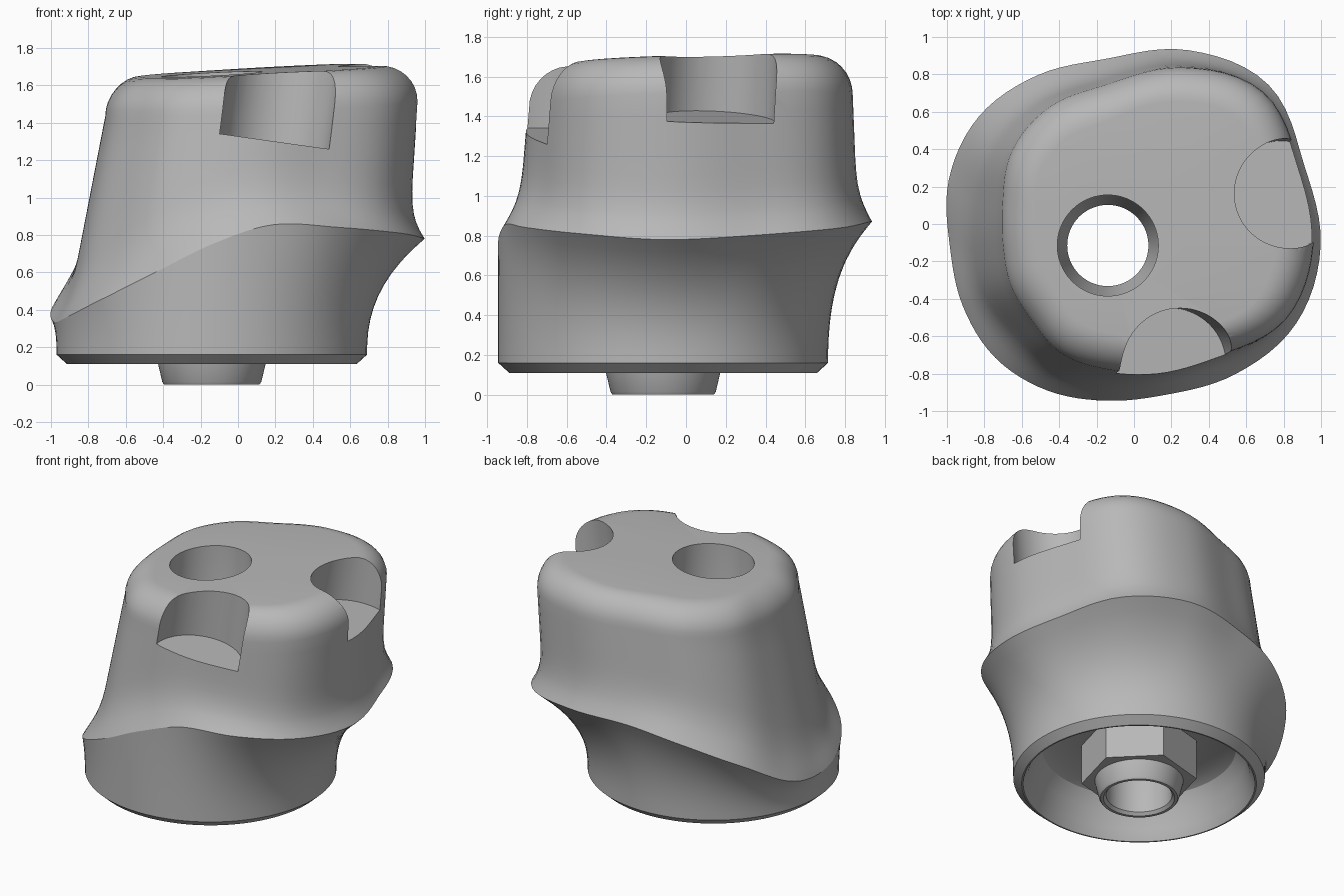
import bpy, bmesh, math
from mathutils import Vector

cube = bpy.data.objects.get("Cube")
if cube:
    bpy.data.objects.remove(cube)

COLS = 96
AXIS = Vector((-0.14, -0.115, 0))      # screw channel axis

# Radii and heights every 22.5 degrees, counter-clockwise from +x
MARGIN_R = [1.138, 1.135, 1.215, 1.13, 1.0, .985, .975, .92,
            .845, .84, .85, .84, .83, .86, .97, 1.09]
MARGIN_Z = [.78, .80, .835, .87, .85, .77, .62, .42,
            .335, .36, .45, .59, .75, .855, .84, .81]
BODY_R = [1.095, 1.105, 1.165, 1.035, .87, .81, .725, .61,
          .56, .56, .57, .63, .665, .73, .835, 1.03]


def loop_value(values, col):
    """Smooth periodic interpolation of a control list."""
    n = len(values)
    i, t = divmod(col * n / COLS, 1)
    a, b, c, d = (values[(int(i) + k) % n] for k in (-1, 0, 1, 2))
    return b + t / 2 * (c - a + t * (2*a - 5*b + 4*c - d + t * (3*(b - c) + d - a)))


def top_z(p):
    return 1.67 + 0.05 * p.x + 0.03 * p.y


def hex_radius(angle, r):
    a = (angle - math.pi / 4 + math.pi / 6) % (math.pi / 3) - math.pi / 6
    return r * math.cos(math.pi / 6) / math.cos(a)


def column(col):
    """Closed vertical section at one angle: base, flare, wall, top, bore, socket."""
    ang = math.tau * col / COLS
    d = Vector((math.cos(ang), math.sin(ang), 0))
    mr, mz, br = (loop_value(v, col) for v in (MARGIN_R, MARGIN_Z, BODY_R))
    taper = Vector((-0.13, -0.02, 0)) + d * 0.065

    def at(r, z):
        return AXIS + d * r + Vector((0, 0, z))

    def wall(z, inset=0):
        return at(br - inset, z) + taper * (1.45 - z)

    # chamfered base and concave emergence profile
    pts = [at(.775, .11), at(.83, .16)]
    for k in range(1, 11):
        t = k / 10
        pts.append(at(.83 + (mr - .83) * t ** 2.4, .16 + (mz - .16) * t))
    # shoulder flowing from the margin into the wall
    edge = pts[-1]
    for h, f in ((.025, .82), (.05, .65), (.09, .42), (.13, .25), (.19, .1), (.25, .03), (.32, 0)):
        w = wall(mz + h)
        pts.append(w + f * Vector((edge.x - w.x, edge.y - w.y, 0)))
    # wall and rounded top edge
    low, high = mz + .32, top_z(wall(1.45)) - .2
    pts += [wall(low + (high - low) * k / 4) for k in range(1, 4)]
    for k in range(9):
        a = math.pi / 2 * k / 8
        p = wall(high, .2 * (1 - math.cos(a)))
        p.z = top_z(p) - .2 + .2 * math.sin(a)
        pts.append(p)
    # top, bore with screw seat
    rim = at(.27, 0)
    rim.z = top_z(rim)
    pts += [rim, at(.27, .75), at(.217, .62), at(.217, .02), at(.235, 0)]
    # tip, hexagonal key and hollow underside
    pts += [at(.255, 0), at(.265, .015), at(.292, .13)]
    pts += [at(hex_radius(ang, .38), z) for z in (.13, .42)]
    pts += [at(.56, .42), at(.64, .38), at(.70, .29), at(.73, .18), at(.765, .11)]
    return pts


def build_body():
    bm = bmesh.new()
    grid = [[bm.verts.new(p) for p in column(c)] for c in range(COLS)]
    rows = len(grid[0])
    for c in range(COLS):
        a, b = grid[c], grid[(c + 1) % COLS]
        for r in range(rows):
            s = (r + 1) % rows
            bm.faces.new((a[r], b[r], b[s], a[s]))
    bmesh.ops.recalc_face_normals(bm, faces=bm.faces)
    mesh = bpy.data.meshes.new("abutment_body")
    bm.to_mesh(mesh)
    bm.free()
    obj = bpy.data.objects.new("abutment_body", mesh)
    bpy.context.collection.objects.link(obj)
    return obj


def cut_notch(obj, floor, radius, lean):
    """Leaning cylindrical notch with a flat floor."""
    lean = Vector(lean).normalized()
    bpy.ops.mesh.primitive_cylinder_add(
        vertices=64, radius=radius, depth=.8, location=Vector(floor) + lean * .4,
        rotation=lean.to_track_quat('Z', 'Y').to_euler())
    cutter = bpy.context.object
    cutter.name = "notch_cutter"
    cutter.hide_render = True
    mod = obj.modifiers.new("notch", 'BOOLEAN')
    mod.operation = 'DIFFERENCE'
    mod.solver = 'EXACT'
    mod.object = cutter
    bpy.context.view_layer.objects.active = obj
    bpy.ops.object.modifier_apply(modifier=mod.name)
    bpy.data.objects.remove(cutter)


# Satin grey metal
grey = bpy.data.materials.new("satin_grey")
grey.use_nodes = True
colour = (.48, .48, .48, 1)
grey.diffuse_color = colour
grey.node_tree.nodes["Principled BSDF"].inputs["Base Color"].default_value = colour

body = build_body()
body.data.materials.append(grey)
cut_notch(body, (.195, -.75, 1.30), .3, (.14, 0, 1))        # front notch
cut_notch(body, (.79, .15, 1.385), .295, (.14, .05, 1))     # side notch

bpy.ops.object.select_all(action='DESELECT')
body.select_set(True)
bpy.context.view_layer.objects.active = body
bpy.ops.object.shade_smooth_by_angle(angle=math.radians(27))
